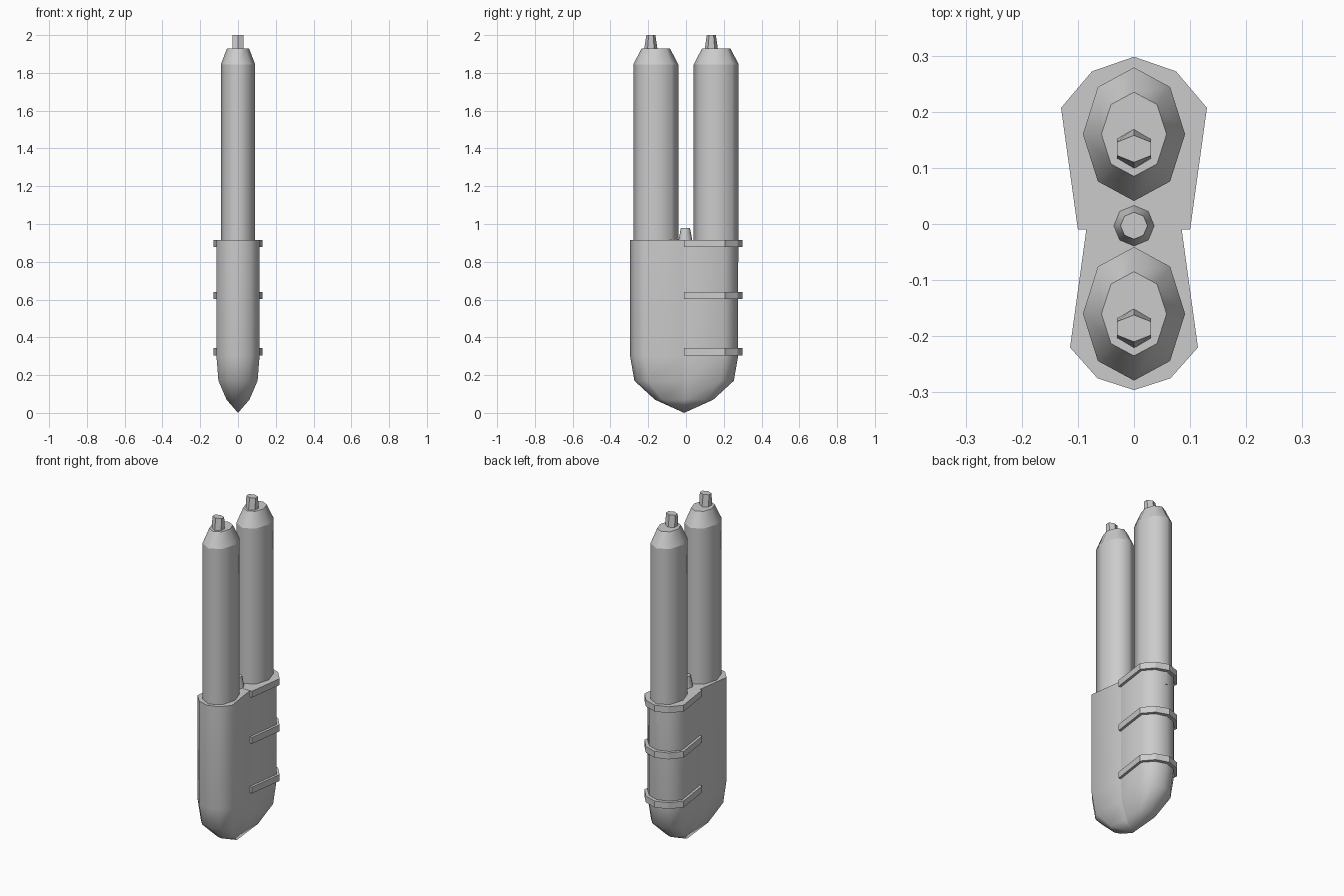
import bpy
import bmesh
import math

cube = bpy.data.objects.get("Cube")
if cube:
    bpy.data.objects.remove(cube, do_unlink=True)

grey = bpy.data.materials.new("plain grey")
grey.use_nodes = True
colour = (0.6, 0.6, 0.6, 1)
grey.diffuse_color = colour
grey.node_tree.nodes["Principled BSDF"].inputs["Base Color"].default_value = colour


def loft(name, outline, levels, centre_y, crisp_rings=False, smooth=True, waist=False):
    """Stack scaled copies of an outline; each level is (z, x scale, y scale)."""
    bm = bmesh.new()
    rings = []
    for z, sx, sy in levels:
        if sx == 0:
            rings.append([bm.verts.new((0, centre_y, z))])
        else:
            rings.append([bm.verts.new((x * sx, centre_y + y * sy, z)) for x, y in outline])
    n = len(outline)
    for low, high in zip(rings, rings[1:]):
        for i in range(n):
            j = (i + 1) % n
            if len(low) == 1:
                bm.faces.new((low[0], high[j], high[i]))
            else:
                bm.faces.new((low[i], low[j], high[j], high[i]))
    for ring in (rings[0], rings[-1]):
        if len(ring) > 1:
            bm.faces.new(ring)
    bmesh.ops.recalc_face_normals(bm, faces=bm.faces)
    for face in bm.faces:
        face.smooth = smooth
    for edge in bm.edges:
        a, b = edge.verts
        level = abs(a.co.z - b.co.z) < 1e-5
        on_waist = waist and all(abs(v.co.y - centre_y) < 1e-5 for v in edge.verts)
        sharp = edge.calc_face_angle(0) > math.radians(60)
        edge.smooth = not (sharp or on_waist or (crisp_rings and level))
    mesh = bpy.data.meshes.new(name)
    bm.to_mesh(mesh)
    bm.free()
    mesh.materials.append(grey)
    obj = bpy.data.objects.new(name, mesh)
    bpy.context.collection.objects.link(obj)
    return obj


def circle(sides):
    """Unit polygon with a corner on the y axis."""
    steps = [math.tau * i / sides for i in range(sides)]
    return [(-math.sin(a), math.cos(a)) for a in steps]


def mirror_x(half):
    """Complete an outline given its points with x >= 0."""
    return half + [(-x, y) for x, y in reversed(half) if x > 0]


MID = -0.01

# Waisted holder with a rounded keel
quarter = [(0.085, 0), (0.114, 0.21), (0.065, 0.265), (0, 0.286)]
half = [(x, -y) for x, y in reversed(quarter)] + quarter[1:]
holder = [(0.01, 0.52, 0.54), (0.17, 0.91, 0.92), (0.30, 1, 1), (0.915, 1, 1)]
holder[0] = (0.07, 0.53, 0.54)
holder.insert(0, (0, 0, 0))
loft("holder", mirror_x(half), holder, MID, waist=True)

# Three straps round the back half
strap = mirror_x([(0.10, 0), (0.13, 0.217), (0.075, 0.282), (0, 0.308)])
for label, z in (("lower", 0.305), ("middle", 0.602), ("upper", 0.878)):
    loft(label + "_strap", strap, [(z, 1, 1), (z + 0.038, 1, 1)], MID, smooth=False)

# Two tall tubes, each with a tapered shoulder and a six-sided tip
for label, y in (("front", -0.16), ("back", 0.16)):
    loft(label + "_tube", circle(8),
         [(0.80, 0.091, 0.119), (1.845, 0.091, 0.119), (1.93, 0.058, 0.075)],
         y, crisp_rings=True)
    loft(label + "_tip", circle(6),
         [(1.92, 0.035, 0.036), (2.0, 0.035, 0.024)], y - 0.026, smooth=False)

# Small peg between the tubes
loft("centre_peg", circle(8), [(0.90, 0.039, 0.039), (0.98, 0.024, 0.024)], -0.003)
